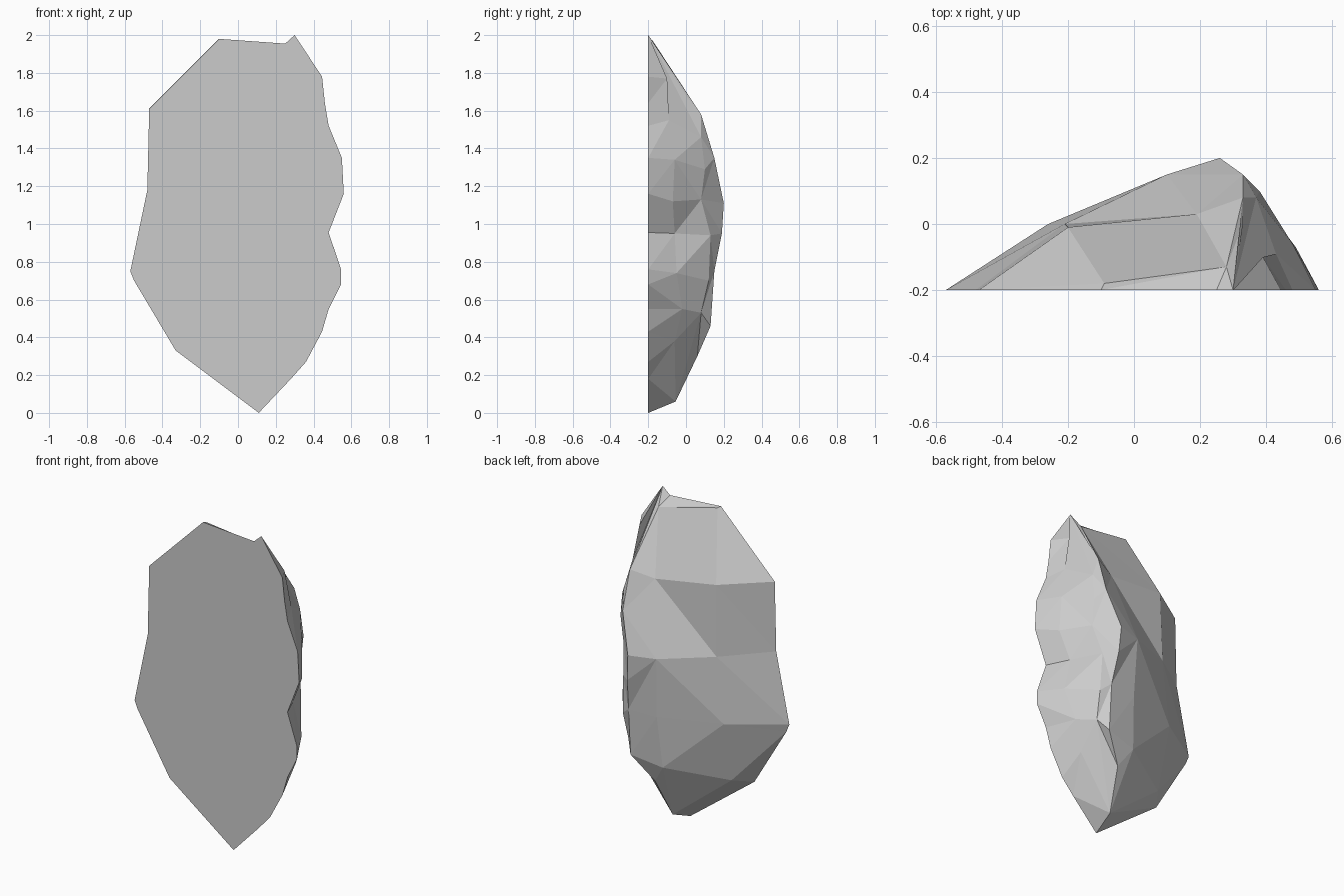
import bpy, bmesh

BACK = -0.2                      # plane of the flat front face
APEX, NOTCH = (0.30, BACK, 2.0), (0.25, BACK, 1.955)
TIP, FOOT = (0.13, -0.055, 0.06), (0.11, BACK, 0.0)


def rim(points):
    return [(x, BACK, z) for x, z in points]


# Facet lines running from top to bottom, ordered left to right
left_rim = rim([(-0.10, 1.98), (-0.47, 1.61), (-0.48, 1.18), (-0.57, 0.75),
                (-0.55, 0.70), (-0.33, 0.33)]) + [FOOT]
left_line = [(-0.09, -0.18, 1.975), (-0.20, -0.01, 1.59), (-0.21, 0.0, 1.15),
             (-0.26, 0.0, 0.745), (-0.25, -0.09, 0.36), TIP]
centre_line = [(0.28, -0.13, 1.90), (0.19, 0.03, 1.54), (0.10, 0.15, 1.11),
               (0.11, 0.13, 0.74), (0.09, 0.10, 0.42), TIP]
ridge = [APEX, (0.33, 0.0, 1.68), (0.33, 0.08, 1.58), (0.33, 0.15, 1.35),
         (0.26, 0.20, 1.11), (0.27, 0.19, 0.95), (0.29, 0.15, 0.75),
         (0.29, 0.13, 0.46), (0.17, 0.06, 0.30), TIP]
bevel_line = [APEX, (0.37, 0.08, 1.46), (0.38, 0.10, 1.29), (0.375, 0.08, 1.13),
              (0.34, 0.13, 0.94), (0.35, 0.12, 0.70), (0.34, 0.08, 0.53), TIP]
flake_line = [APEX, (0.39, -0.10, 1.77), (0.43, -0.09, 1.55), (0.48, -0.06, 1.34),
              (0.49, -0.07, 1.12), (0.42, -0.06, 0.95), (0.47, -0.05, 0.74),
              (0.41, -0.02, 0.55), (0.34, -0.06, 0.38), TIP]
right_rim = [APEX] + rim([(0.445, 1.78), (0.46, 1.64), (0.48, 1.52), (0.55, 1.35),
                          (0.56, 1.16), (0.48, 0.955), (0.545, 0.76), (0.545, 0.68),
                          (0.48, 0.55), (0.445, 0.43), (0.36, 0.27), (0.28, 0.18)]) + [FOOT]

bm = bmesh.new()
verts = {}


def face(points):
    points = list(dict.fromkeys(points))
    if len(points) > 2:
        bm.faces.new([verts.setdefault(p, None) or verts.update({p: bm.verts.new(p)}) or verts[p]
                      for p in points])


def bridge(a, b):
    # Zigzag of flat triangles, always stepping to the higher next point
    i = j = 0
    while i < len(a) - 1 or j < len(b) - 1:
        if j == len(b) - 1 or (i < len(a) - 1 and a[i + 1][2] >= b[j + 1][2]):
            face([a[i], a[i + 1], b[j]])
            i += 1
        else:
            face([a[i], b[j + 1], b[j]])
            j += 1


# Chipped surface
lines = [left_rim, left_line, centre_line, ridge, bevel_line, flake_line, right_rim]
for a, b in zip(lines, lines[1:]):
    bridge(a, b)

# Top edge and flat front
face([left_rim[0], left_line[0], centre_line[0]])
face([left_rim[0], centre_line[0], NOTCH])
face([NOTCH, centre_line[0], APEX])
face(left_rim + right_rim[-2::-1] + [NOTCH])

bmesh.ops.recalc_face_normals(bm, faces=bm.faces)
mesh = bpy.data.meshes.new("chipped_stone")
bm.to_mesh(mesh)
bm.free()
stone = bpy.data.objects.new("chipped_stone", mesh)
bpy.context.collection.objects.link(stone)
